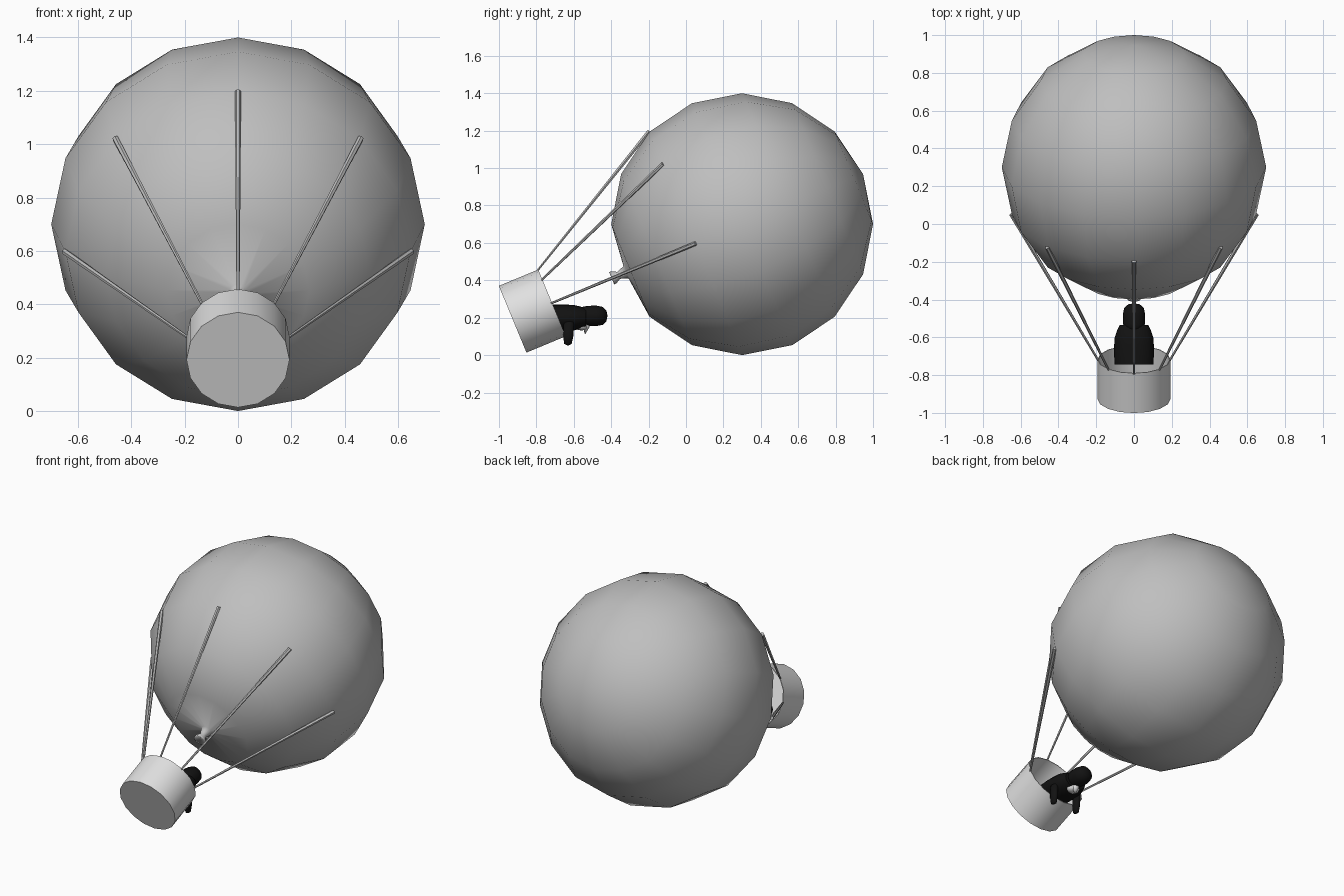
import bpy, bmesh, math
from mathutils import Vector

if "Cube" in bpy.data.objects:
    bpy.data.objects.remove(bpy.data.objects["Cube"])

T = math.radians(22.5)
AXIS = Vector((0, math.cos(T), math.sin(T)))    # basket -> balloon
UP = Vector((0, -math.sin(T), math.cos(T)))
C = Vector((0, 0.3, 0.7))                       # balloon centre


def material(name, v):
    m = bpy.data.materials.new(name)
    m.diffuse_color = (v, v, v, 1)
    m.use_nodes = True
    m.node_tree.nodes["Principled BSDF"].inputs["Base Color"].default_value = m.diffuse_color
    return m


GREY = material("balloon grey", 0.52)
PALE = material("basket pale grey", 0.75)
ROPE = material("rope grey", 0.5)
BLACK = material("passenger black", 0.006)


def lathe(name, profile, origin, axis, up, mat, n=16, wide=1.0, angle=180):
    """Revolve (radius, distance) points around an axis; wide scales sideways."""
    side = up.cross(axis).normalized()
    bm = bmesh.new()
    rings = []
    for r, s in profile:
        c = origin + axis * s
        if r < 1e-6:
            rings.append([bm.verts.new(c)])
        else:
            rings.append([bm.verts.new(c + up * r * math.cos(2 * math.pi * i / n)
                          + side * r * wide * math.sin(2 * math.pi * i / n)) for i in range(n)])
    for a, b in zip(rings, rings[1:]):
        for i in range(n):
            j = (i + 1) % n
            if len(a) == 1:
                bm.faces.new((a[0], b[i], b[j]))
            elif len(b) == 1:
                bm.faces.new((a[i], b[0], a[j]))
            else:
                bm.faces.new((a[i], b[i], b[j], a[j]))
    bmesh.ops.recalc_face_normals(bm, faces=bm.faces)
    me = bpy.data.meshes.new(name)
    bm.to_mesh(me)
    bm.free()
    me.materials.append(mat)
    ob = bpy.data.objects.new(name, me)
    bpy.context.collection.objects.link(ob)
    bpy.ops.object.select_all(action='DESELECT')
    ob.select_set(True)
    bpy.context.view_layer.objects.active = ob
    bpy.ops.object.shade_smooth_by_angle(angle=math.radians(angle))
    return ob


# balloon: 16 x 8 sphere with a pinched nozzle at the lower pole
sphere = [(0.7 * math.sin(k * T), -0.7 * math.cos(k * T)) for k in range(1, 8)]
nozzle = [(0, -0.735), (0.036, -0.755), (0.034, -0.74), (0.02, -0.715), (0.035, -0.672)]
lathe("balloon", nozzle + sphere + [(0, 0.7)], C, AXIS, UP, GREY)

# basket: thin open tub
lathe("basket", [(0, -1.328), (0.193, -1.328), (0.193, -1.10), (0.188, -1.10),
                 (0.188, -1.32), (0, -1.32)], C, AXIS, UP, PALE, angle=60)

# five tapered ropes over the upper half of the rim
for k in range(-2, 3):
    a = k * math.pi / 4
    out = UP * math.cos(a) + Vector((1, 0, 0)) * math.sin(a)
    p = C + AXIS * -1.105 + out * 0.19
    q = C + AXIS * -0.268 + out * 0.65
    d = (q - p).normalized()
    u = d.cross(out.cross(d)).cross(d).normalized()
    L = (q - p).length
    lathe("rope_%d" % (k + 3), [(0, 0), (0.006, 0), (0.012, L), (0, L)], p, d, u, ROPE, n=6, angle=40)

# passenger leaning out of the basket, face down
Y, Z = Vector((0, 1, 0)), Vector((0, 0, 1))
lathe("passenger_body", [(0, -0.745), (0.068, -0.745), (0.07, -0.70), (0.07, -0.64),
                         (0.068, -0.60), (0.06, -0.565), (0.05, -0.535)] + [(0, -0.53)],
      Vector((0, 0, 0.2)), Y, Z, BLACK, wide=1.5, angle=50)
lathe("passenger_head", [(0, -0.58), (0.045, -0.565), (0.053, -0.53), (0.055, -0.48),
                         (0.048, -0.445), (0.028, -0.425), (0, -0.42)],
      Vector((0, 0, 0.21)), Y, Z, BLACK, wide=1.08)
for sx, side in ((-1, "left"), (1, "right")):
    lathe(side + "_arm", [(0, 0), (0.028, 0.015), (0.027, 0.09), (0.02, 0.13), (0, 0.14)],
          Vector((sx * 0.085, -0.625, 0.19)), Vector((0, -0.05, -1)).normalized(), Y, BLACK, n=10, wide=0.7)

# pale chest patch and beak underneath the head
lathe("chest_patch", [(0, -0.035), (0.016, -0.025), (0.022, 0), (0.016, 0.025), (0, 0.035)],
      Vector((0, -0.56, 0.153)), Y, Z, PALE, n=12, wide=2.0)
lathe("beak", [(0, 0), (0.022, 0), (0.016, 0.03), (0, 0.065)],
      Vector((0, -0.53, 0.175)), Vector((0, -0.15, -1)).normalized(), Y, PALE, n=8, wide=1.2)
